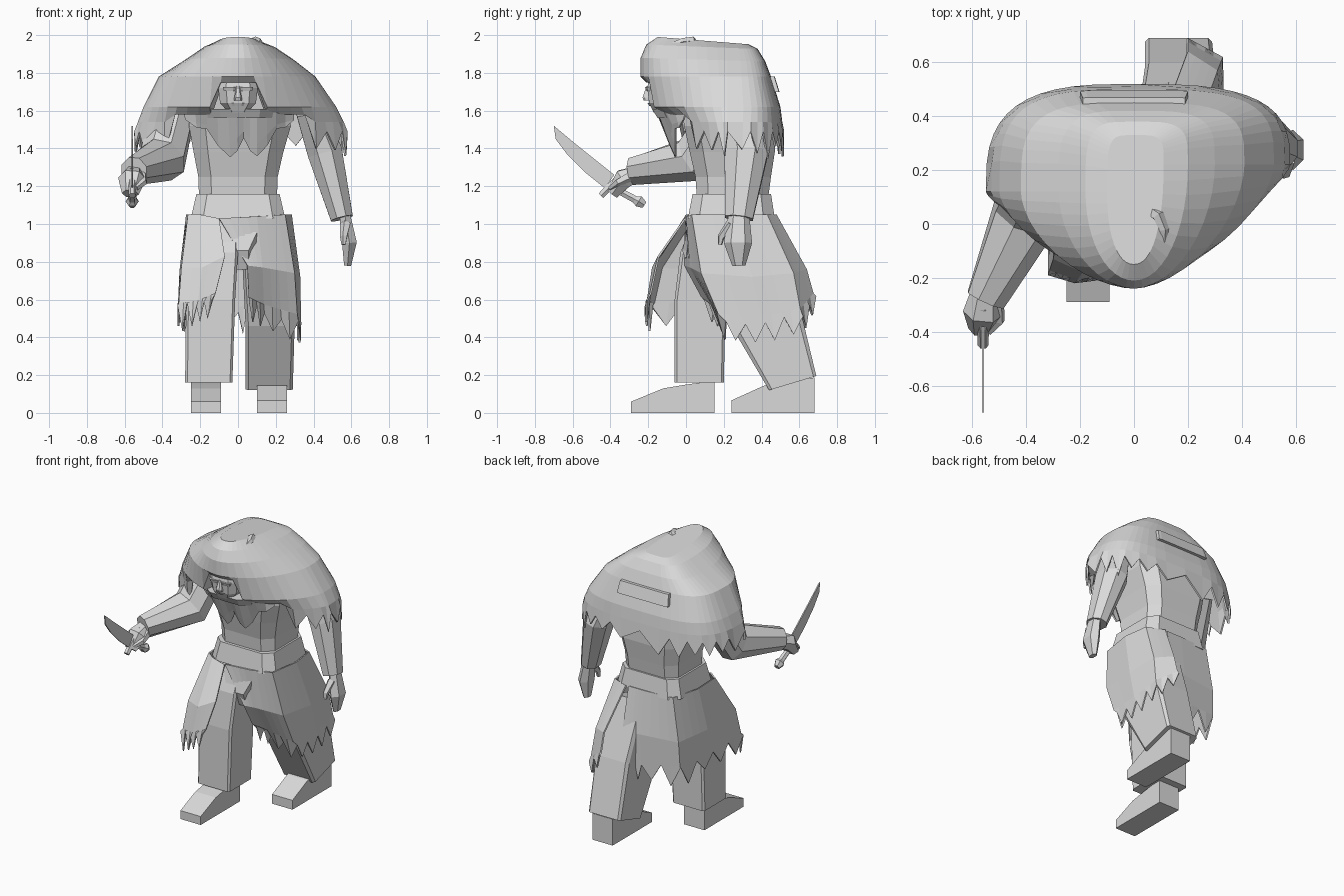
import bpy
import bmesh
import random
from math import sin, cos, pi, radians
from mathutils import Vector

random.seed(4)
if "Cube" in bpy.data.objects:
    bpy.data.objects.remove(bpy.data.objects["Cube"], do_unlink=True)

# One plain material for the whole figure
grey = bpy.data.materials.new("plain light grey")
grey.use_nodes = True
shade = (0.7, 0.7, 0.7, 1)
grey.diffuse_color = shade
for node in grey.node_tree.nodes:
    if node.type == "BSDF_PRINCIPLED":
        node.inputs["Base Color"].default_value = shade


def build(name, verts, faces, thickness=0):
    """Make a flat-shaded object, with optional cloth thickness."""
    mesh = bpy.data.meshes.new(name)
    mesh.from_pydata([tuple(v) for v in verts], [], faces)
    bm = bmesh.new()
    bm.from_mesh(mesh)
    bmesh.ops.remove_doubles(bm, verts=bm.verts, dist=0.0015)
    bmesh.ops.recalc_face_normals(bm, faces=bm.faces)
    bm.to_mesh(mesh)
    bm.free()
    mesh.materials.append(grey)
    obj = bpy.data.objects.new(name, mesh)
    bpy.context.collection.objects.link(obj)
    if thickness:
        solid = obj.modifiers.new("cloth thickness", "SOLIDIFY")
        solid.thickness = thickness


def skin(rings, closed=True):
    """Faces joining consecutive rings of equal length."""
    count = len(rings[0])
    columns = count if closed else count - 1
    return [(r * count + c, r * count + (c + 1) % count,
             (r + 1) * count + (c + 1) % count, (r + 1) * count + c)
            for r in range(len(rings) - 1) for c in range(columns)]


def loft(name, rings):
    """Closed solid through a list of rings."""
    count = len(rings[0])
    verts = [v for ring in rings for v in ring]
    first = tuple(range(count))
    last = tuple(range(len(verts) - count, len(verts)))
    build(name, verts, skin(rings) + [first, last])


def block(name, sections, chamfer=0.2, tilt=0):
    """Loft of chamfered rectangles: (z, x0, x1, y0, y1)."""
    rings = []
    for z, x0, x1, y0, y1 in sections:
        a, b = (x1 - x0) * chamfer, (y1 - y0) * chamfer
        outline = [(x0 + a, y0), (x1 - a, y0), (x1, y0 + b), (x1, y1 - b),
                   (x1 - a, y1), (x0 + a, y1), (x0, y1 - b), (x0, y0 + b)]
        rings.append([(x, y, z + tilt * (y - y0)) for x, y in outline])
    loft(name, rings)


def tube(name, path, sides=6, flat=1, ref=(0, 1, 0)):
    """Tapered limb along (x, y, z, radius) points."""
    points = [Vector(p[:3]) for p in path]
    rings = []
    for i, point in enumerate(points):
        along = points[min(i + 1, len(points) - 1)] - points[max(i - 1, 0)]
        u = along.cross(Vector(ref)).normalized()
        v = along.cross(u).normalized()
        radius = path[i][3]
        rings.append([point + radius * (flat * cos(a) * u + sin(a) * v)
                      for a in (2 * pi * (k + 0.5) / sides for k in range(sides))])
    loft(name, rings)


def extrude_x(name, profile, x0, x1):
    """Extrude a (y, z) outline between two x positions."""
    loft(name, [[(x, y, z) for y, z in profile] for x in (x0, x1)])


def cloth(name, rows, teeth, depth):
    """Hanging sheet whose last row ends in ragged points."""
    grid = []
    for row in rows:
        line = []
        for a, b in zip(row, row[1:]):
            line += [Vector(a).lerp(Vector(b), k / (2 * teeth))
                     for k in range(2 * teeth)]
        grid.append(line + [Vector(row[-1])])
    # Keep the notches near the hem
    grid.insert(-1, [a.lerp(b, 0.7) for a, b in zip(grid[-2], grid[-1])])
    for i, point in enumerate(grid[-1]):
        point.z += random.uniform(0.3, 0.6) * depth * (-1 if i % 2 else 1)
    build(name, [v for line in grid for v in line],
          skin(grid, closed=False), 0.01)


# Feet and trouser legs, right one stepping forward
shoe = [(-.29, 0), (-.29, .06), (-.12, .13), (0, .15), (.15, .17), (.15, 0)]
extrude_x("right_foot", shoe, -.25, -.09)
extrude_x("left_foot", [(y + .53, z * 1.1) for y, z in shoe], .1, .26)
block("right_leg", [(.16, -.28, -.03, -.06, .2), (.6, -.275, -.015, -.06, .21),
                    (.85, -.25, 0, -.03, .3), (1, -.23, 0, .03, .4)], .05)
block("left_leg", [(.12, .04, .29, .44, .69), (.46, .04, .3, .24, .6),
                   (.85, .02, .24, .1, .46)], .06, .3)

# Hips, belt and torso
block("hips", [(.76, -.06, .08, .02, .3), (.86, -.12, .1, -.02, .4),
               (1.05, -.24, .24, .03, .45)])
block("belt", [(1.03, -.25, .25, .01, .47), (1.16, -.22, .22, .035, .45)], .13)
block("torso", [(1.1, -.205, .205, .06, .43), (1.25, -.21, .21, .05, .45),
                (1.38, -.235, .24, .02, .47), (1.52, -.26, .28, -.01, .47),
                (1.75, -.24, .24, -.04, .4)], .16)

# Ragged skirt in two wrapped pieces
cloth("right_skirt", [
    [(-.1, -.01, 1.03), (-.2, 0, 1.05), (-.265, .05, 1.05), (-.275, .25, 1.05),
     (-.22, .46, 1.05), (0, .475, 1.05), (.12, .475, 1.05)],
    [(-.07, -.15, .83), (-.19, -.18, .77), (-.3, -.13, .77), (-.31, .2, .75),
     (-.27, .47, .75), (0, .51, .75), (.13, .53, .75)],
    [(-.14, -.21, .55), (-.22, -.22, .52), (-.32, -.19, .5), (-.32, .15, .53),
     (-.28, .46, .5), (0, .5, .48), (.1, .52, .5)]], 2, .13)
cloth("left_skirt", [
    [(-.1, -.005, 1.03), (.1, 0, 1.04), (.25, .03, 1.05), (.285, .25, 1.05),
     (.26, .43, 1.05), (.14, .48, 1.05)],
    [(.05, -.01, .78), (.13, .02, .77), (.3, .08, .74), (.33, .35, .72),
     (.31, .57, .74), (.2, .64, .76)],
    [(.06, .12, .54), (.14, .18, .49), (.32, .21, .43), (.335, .42, .43),
     (.33, .62, .47), (.2, .69, .58)]], 2, .1)

# Arms and hands
tube("left_arm", [(.38, .28, 1.6, .1), (.46, .32, 1.38, .125),
                  (.55, .28, 1.03, .08)], 8, .8)
tube("left_hand", [(.565, .28, 1.05, .055), (.59, .275, .9, .075),
                   (.58, .28, .78, .035)], 6, .6)
tube("left_thumb", [(.57, .24, 1, .03), (.56, .185, .93, .02),
                    (.56, .18, .89, .012)], 5)
side = (1, 0, 0)
tube("right_arm", [(-.34, .2, 1.6, .12), (-.4, .04, 1.34, .13),
                   (-.55, -.28, 1.28, .078)], 8, 1, side)
tube("right_hand", [(-.55, -.25, 1.27, .055), (-.56, -.33, 1.24, .075),
                    (-.57, -.39, 1.16, .045)], 6, .8, side)
tube("right_thumb", [(-.51, -.28, 1.26, .03), (-.5, -.36, 1.22, .02),
                     (-.54, -.4, 1.19, .015)], 5, 1, side)

# Curved sword
blade = [(-.38, 1.26), (-.48, 1.34), (-.58, 1.42), (-.7, 1.52), (-.69, 1.45),
         (-.63, 1.37), (-.53, 1.27), (-.43, 1.19)]
extrude_x("sword_blade", blade, -.564, -.556)
tube("sword_guard", [(-.56, -.45, 1.15, .02), (-.56, -.38, 1.22, .022),
                     (-.56, -.31, 1.28, .02)], 6, 1, side)
tube("sword_grip", [(-.56, -.4, 1.2, .02), (-.56, -.27, 1.13, .022),
                    (-.56, -.25, 1.12, .035), (-.56, -.22, 1.1, .02)], 6, 1, side)

# Head with simple features
block("head", [(1.59, -.05, .05, -.17, 0), (1.64, -.095, .095, -.195, 0),
               (1.72, -.105, .105, -.205, 0), (1.8, -.1, .1, -.19, 0)])
block("nose", [(1.655, -.02, .02, -.225, -.18), (1.67, -.02, .02, -.23, -.18),
               (1.73, -.008, .008, -.21, -.18)])
block("mouth", [(1.625, -.03, .03, -.195, -.16), (1.64, -.035, .035, -.203, -.16)])
for label, x in (("right", -.045), ("left", .045)):
    block(label + "_brow", [(1.705, x - .03, x + .03, -.21, -.17),
                            (1.725, x - .035, x + .035, -.217, -.17)])

# Collar and pointed chest cloth
block("collar", [(1.56, -.16, .18, -.15, .1), (1.61, -.17, .19, -.18, .1)])
cloth("chest_cloth", [
    [(-.28, 0, 1.58), (-.16, -.11, 1.6), (-.05, -.15, 1.6), (.03, -.15, 1.6),
     (.1, -.14, 1.6), (.2, -.1, 1.6), (.29, 0, 1.58)],
    [(-.27, -.01, 1.54), (-.16, -.05, 1.5), (-.04, -.05, 1.35), (.03, -.07, 1.45),
     (.1, -.05, 1.35), (.2, -.05, 1.5), (.29, -.01, 1.54)]], 1, .02)

# Hooded cape: rings of (z, front, back, right, left, tilt), ragged at the hem
STEPS = 48
cape_rings = []
levels = [(1.99, -.15, .33, -.1, .11, .08), (1.95, -.21, .38, -.18, .2, .04),
          (1.88, -.24, .42, -.28, .3, .03), (1.78, -.24, .45, -.42, .41, 0),
          (1.62, -.21, .5, -.5, .52, 0), (1.54, -.15, .51, -.53, .56, 0),
          (1.46, -.12, .52, -.55, .58, 0)]
for level, (z, front, back, right, left, tilt) in enumerate(levels):
    ring = []
    for i in range(STEPS):
        angle = 2 * pi * i / STEPS
        s, c = sin(angle), cos(angle)
        turn = min(angle, 2 * pi - angle)
        width, middle = (left, .22) if s > 0 else (-right, .12)
        # Rounded to pointed in front, boxy behind
        power = .9 + .09 * level if c > 0 else .45 + .035 * level
        x = width * abs(s) ** power * (1 if s > 0 else -1)
        reach = front - middle if c > 0 else back - middle
        y = middle + reach * abs(c) ** power
        height = z - tilt * (y - front)
        # Face opening, then chin line, then free hem
        if turn < radians(16):
            height = max(height, 1.75)
        elif turn < radians(46):
            height = max(height, 1.58)
        elif level == len(levels) - 1:
            height -= random.uniform(.04, .12) if i % 2 else -.03
        ring.append((x, y, height))
    cape_rings.append(ring)
cape_verts = [v for ring in cape_rings for v in ring]
build("hooded_cape", cape_verts, skin(cape_rings) + [tuple(range(STEPS))], .012)

# Back strap and the hood's small curl
block("back_strap", [(1.7, -.2, .2, .43, .495), (1.78, -.19, .19, .42, .47)], .05)
tube("hood_curl", [(.06, .05, 1.94, .028), (.09, .03, 1.97, .024),
                   (.11, -.02, 1.965, .02), (.11, -.07, 1.95, .012)], 5, 1, (0, 0, 1))
